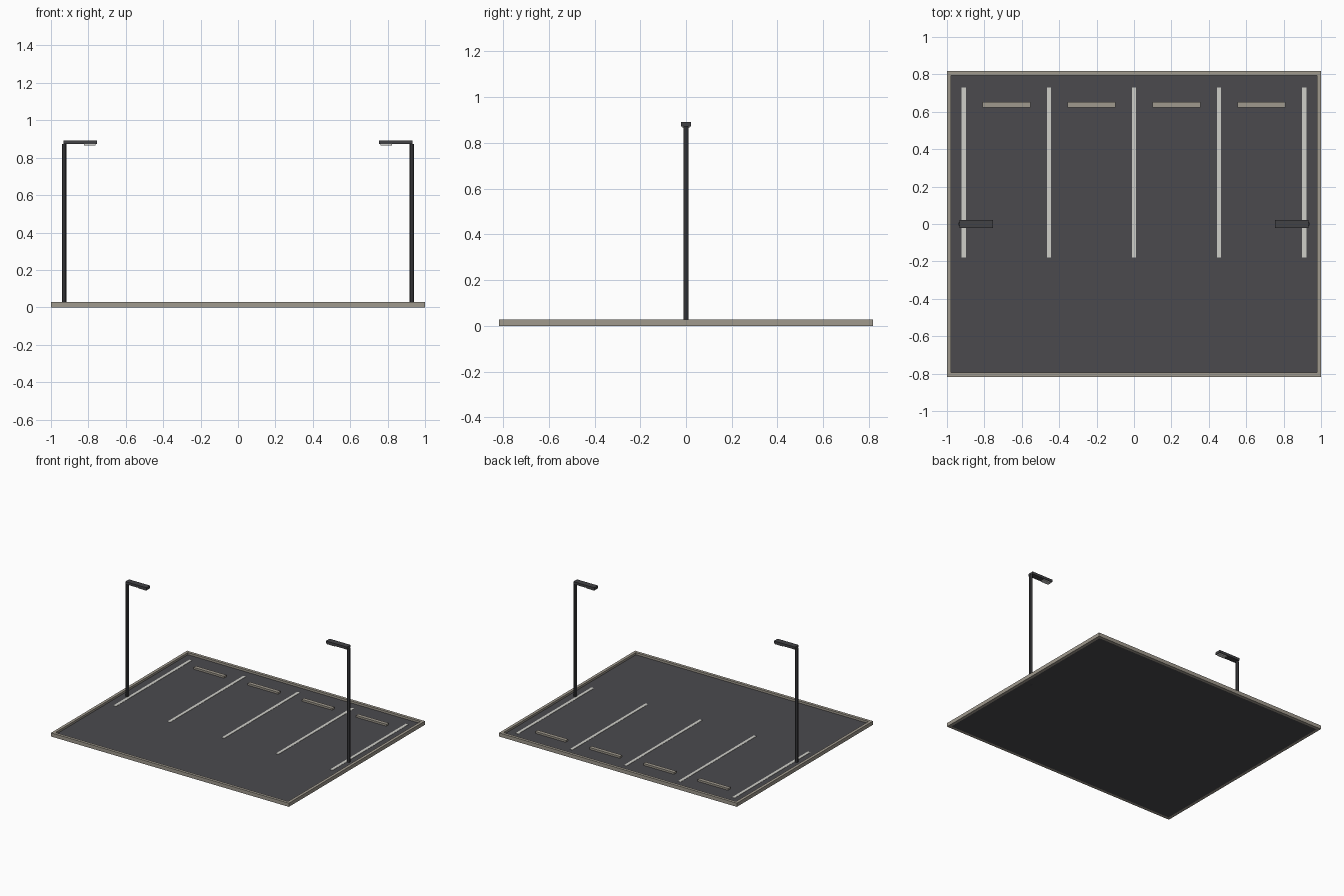
import bpy, math

if "Cube" in bpy.data.objects:
    bpy.data.objects.remove(bpy.data.objects["Cube"])


def material(name, rgb):
    m = bpy.data.materials.new(name)
    m.diffuse_color = (*rgb, 1)
    m.use_nodes = True
    m.node_tree.nodes["Principled BSDF"].inputs["Base Color"].default_value = m.diffuse_color
    return m


ASPHALT = material("asphalt grey", (0.07, 0.068, 0.076))
CONCRETE = material("concrete", (0.35, 0.32, 0.27))
PAINT = material("white paint", (0.62, 0.62, 0.58))
METAL = material("dark metal", (0.055, 0.055, 0.06))
LENS = material("lamp lens", (0.62, 0.62, 0.6))


def box(name, x, y, z, mat):
    """Box spanning the (low, high) pairs x, y and z."""
    verts = [(a, b, c) for c in z for b in y for a in x]
    faces = [(0, 2, 3, 1), (4, 5, 7, 6), (0, 1, 5, 4),
             (2, 6, 7, 3), (0, 4, 6, 2), (1, 3, 7, 5)]
    return add(name, verts, faces, mat)


def add(name, verts, faces, mat):
    me = bpy.data.meshes.new(name)
    me.from_pydata(verts, [], faces)
    me.materials.append(mat)
    ob = bpy.data.objects.new(name, me)
    bpy.context.collection.objects.link(ob)
    return ob


HX, HY, KERB, TOP = 1.0, 0.817, 0.022, 0.028
GROUND = 0.012

# Asphalt surface
box("pavement", (-HX + KERB, HX - KERB), (-HY + KERB, HY - KERB), (0, GROUND), ASPHALT)

# Kerb frame: outer and inner rectangles joined into one ring
verts = []
for z in (0, TOP):
    for d in (0, KERB):
        verts += [(sx * (HX - d), sy * (HY - d), z)
                  for sx, sy in ((-1, -1), (1, -1), (1, 1), (-1, 1))]
faces = []
for i in range(4):
    j = (i + 1) % 4
    faces += [(i, j, 8 + j, 8 + i), (8 + i, 8 + j, 12 + j, 12 + i),
              (12 + i, 12 + j, 4 + j, 4 + i), (4 + i, 4 + j, j, i)]
add("kerb", verts, faces, CONCRETE)

# Painted bay lines
for i in range(-2, 3):
    x = i * 0.455
    box("bay_line", (x - 0.011, x + 0.011), (-0.18, 0.73),
        (GROUND, GROUND + 0.002), PAINT)

# Wheel stops, one per bay
for i in range(4):
    x = (i - 1.5) * 0.455
    box("wheel_stop", (x - 0.128, x + 0.128), (0.624, 0.652),
        (GROUND, 0.026), CONCRETE)

# Lamp posts with arms reaching inward
for s in (-1, 1):
    bpy.ops.mesh.primitive_cylinder_add(
        vertices=8, radius=0.012, depth=0.874, location=(s * 0.93, 0, 0.437))
    pole = bpy.context.object
    pole.name = "lamp_pole"
    pole.data.materials.append(METAL)
    box("lamp_arm", sorted((s * 0.932, s * 0.755)), (-0.022, 0.022),
        (0.873, 0.892), METAL)
    box("lamp_lens", sorted((s * 0.824, s * 0.761)), (-0.016, 0.016),
        (0.866, 0.873), LENS)
